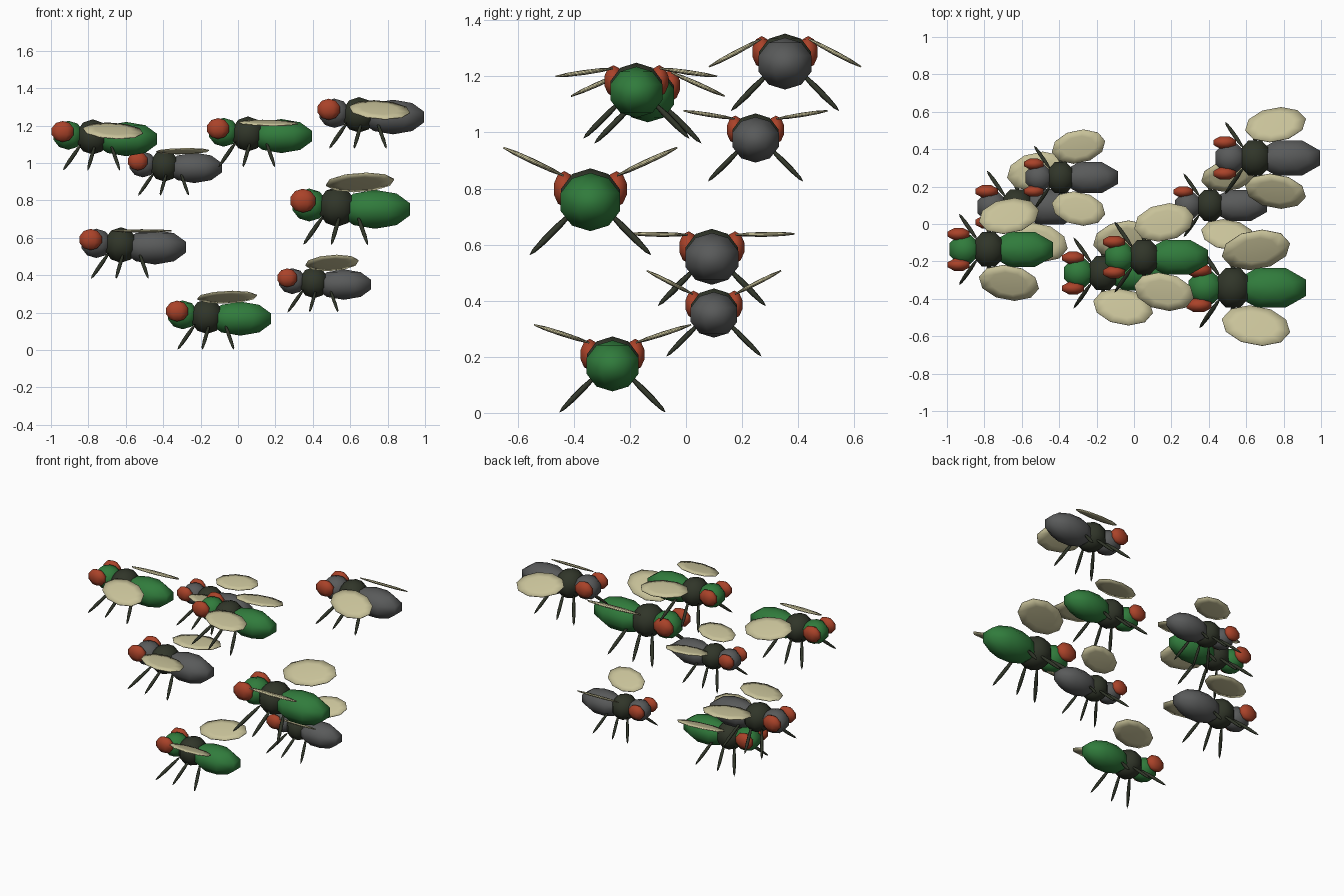
import bpy, bmesh, math
from mathutils import Matrix, Vector

if "Cube" in bpy.data.objects:
    bpy.data.objects.remove(bpy.data.objects["Cube"])


def material(name, rgb):
    m = bpy.data.materials.new(name)
    m.diffuse_color = (*rgb, 1)
    m.use_nodes = True
    m.node_tree.nodes["Principled BSDF"].inputs["Base Color"].default_value = m.diffuse_color
    return m


GREEN = material("body green", (0.03, 0.2, 0.045))
GREY = material("body grey", (0.1, 0.103, 0.103))
DARK = material("dark olive", (0.03, 0.036, 0.022))
RED = material("eye red", (0.40, 0.055, 0.022))
CREAM = material("wing cream", (0.58, 0.54, 0.32))


def add_ball(bm, radii, matrix, segs=8, rings=5):
    """Low-poly ellipsoid with a flat-sided waist, fitted to the given radii."""
    fit = 1 / (math.cos(math.pi / segs) * math.sin(math.pi * (rings // 2) / rings))
    size = Matrix.Diagonal((radii[0] * fit, radii[1] * fit, radii[2], 1))
    turn = Matrix.Rotation(math.pi / segs, 4, 'Z')
    bmesh.ops.create_uvsphere(bm, u_segments=segs, v_segments=rings, radius=1,
                              matrix=matrix @ size @ turn)


def make_part(name, mat, place, balls):
    """Build one object from a list of (radii, local matrix, segments)."""
    bm = bmesh.new()
    for radii, matrix, segs in balls:
        add_ball(bm, radii, matrix, segs)
    me = bpy.data.meshes.new(name)
    bm.to_mesh(me)
    bm.free()
    me.materials.append(mat)
    for p in me.polygons:
        p.use_smooth = True
    ob = bpy.data.objects.new(name, me)
    ob.matrix_world = place
    bpy.context.collection.objects.link(ob)


def at(x, y, z):
    return Matrix.Translation((x, y, z))


def leg(start, end):
    a, b = Vector(start), Vector(end)
    turn = (b - a).to_track_quat('Z', 'Y').to_matrix().to_4x4()
    return (0.0105, 0.0105, (b - a).length / 2), at(*((a + b) / 2)) @ turn, 6


def wing(side, flap):
    # hinge beside the thorax, flapped about x, swept back about z
    hinge = at(0.123, side * 0.1, 0.083) @ Matrix.Rotation(side * flap, 4, 'X')
    sweep = at(0, side * 0.113, 0) @ Matrix.Rotation(side * math.radians(12), 4, 'Z')
    return (0.177, 0.109, 0.010), hinge @ sweep, 10


def fly(tag, body, pos, scale, flap):
    place = at(*pos) @ Matrix.Scale(scale, 4)
    flap = math.radians(flap)
    make_part("thorax_" + tag, DARK, place, [((0.096, 0.105, 0.107), at(0, 0, 0), 8)])
    make_part("abdomen_" + tag, body, place, [((0.187, 0.106, 0.104), at(0.204, 0, -0.013), 8)])
    make_part("head_" + tag, body, place, [((0.09, 0.088, 0.088), at(-0.148, 0, 0.01), 8)])
    make_part("eyes_" + tag, RED, place,
              [((0.067, 0.037, 0.064), at(-0.182, s * 0.093, 0.033), 8) for s in (-1, 1)])
    make_part("wings_" + tag, CREAM, place, [wing(s, flap) for s in (-1, 1)])
    # three leg pairs: inner x, outer x
    make_part("legs_" + tag, DARK, place,
              [leg((x0, s * 0.06, -0.045), (x1, s * 0.217, -0.203))
               for s in (-1, 1) for x0, x1 in ((-0.07, -0.18), (0.015, -0.03), (0.11, 0.165))])


# swarm: colour, thorax position, scale, wing flap in degrees
SWARM = [
    (GREEN, (-0.777, -0.136, 1.139), 0.88, -24),
    (GREY, (-0.393, 0.248, 0.984), 0.783, 9),
    (GREEN, (0.053, -0.177, 1.155), 0.875, -8),
    (GREY, (0.647, 0.353, 1.257), 0.89, -28),
    (GREEN, (0.529, -0.341, 0.765), 1.0, 25),
    (GREY, (-0.626, 0.092, 0.561), 0.89, 1),
    (GREY, (0.406, 0.0995, 0.36), 0.783, 27),
    (GREEN, (-0.166, -0.262, 0.179), 0.875, 18),
]
for i, (body, pos, scale, flap) in enumerate(SWARM, 1):
    fly(str(i), body, pos, scale, flap)
